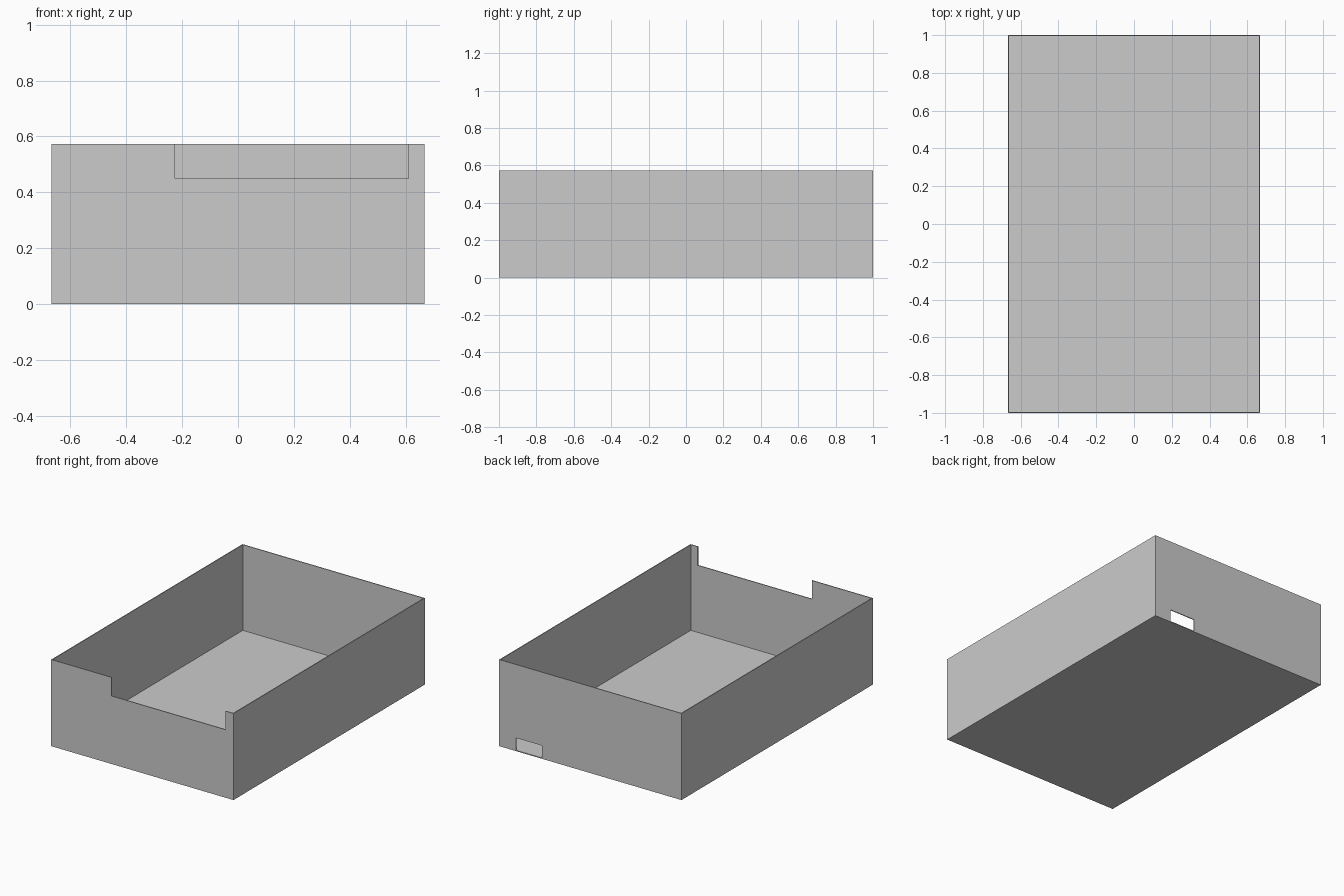
import bpy

if "Cube" in bpy.data.objects:
    bpy.data.objects.remove(bpy.data.objects["Cube"], do_unlink=True)

W, L, H = 0.667, 1.0, 0.573   # half width, half length, height
T = 0.006                     # sheet thickness

grey = bpy.data.materials.new("light grey")
grey.use_nodes = True
colour = (0.6, 0.6, 0.6, 1)
grey.diffuse_color = colour
grey.node_tree.nodes["Principled BSDF"].inputs["Base Color"].default_value = colour


def prism(name, outline, place, depth):
    """Extrude a flat outline; place maps (u, v, d) to a 3D point."""
    n = len(outline)
    verts = [place(u, v, d) for d in (0, depth) for u, v in outline]
    faces = [list(range(n))[::-1], list(range(n, 2 * n))]
    faces += [(i, (i + 1) % n, n + (i + 1) % n, n + i) for i in range(n)]
    mesh = bpy.data.meshes.new(name)
    mesh.from_pydata(verts, [], faces)
    mesh.materials.append(grey)
    obj = bpy.data.objects.new(name, mesh)
    bpy.context.collection.objects.link(obj)
    # Consistent outward normals
    import bmesh
    bm = bmesh.new()
    bm.from_mesh(mesh)
    bmesh.ops.recalc_face_normals(bm, faces=bm.faces)
    bm.to_mesh(mesh)
    bm.free()
    return obj


# Floor sheet
prism("floor", [(-W, -L), (W, -L), (W, L), (-W, L)],
      lambda u, v, d: (u, v, d), T)

# Long side walls
for name, s in (("left_wall", 1), ("right_wall", -1)):
    prism(name, [(-L, T), (L, T), (L, H), (-L, H)],
          lambda u, v, d, s=s: (s * (W - d), u, v), T)

# Front wall with a wide notch in the top edge
E = W - T
n0, n1, nz = -0.225, 0.61, 0.45
prism("front_wall",
      [(-E, T), (E, T), (E, H), (n1, H), (n1, nz), (n0, nz), (n0, H), (-E, H)],
      lambda u, v, d: (u, d - L, v), T)

# Back wall with a small slot at floor level
s0, s1, sz = 0.355, 0.545, 0.087
prism("back_wall",
      [(-E, T), (s0, T), (s0, sz), (s1, sz), (s1, T), (E, T), (E, H), (-E, H)],
      lambda u, v, d: (u, L - d, v), T)
